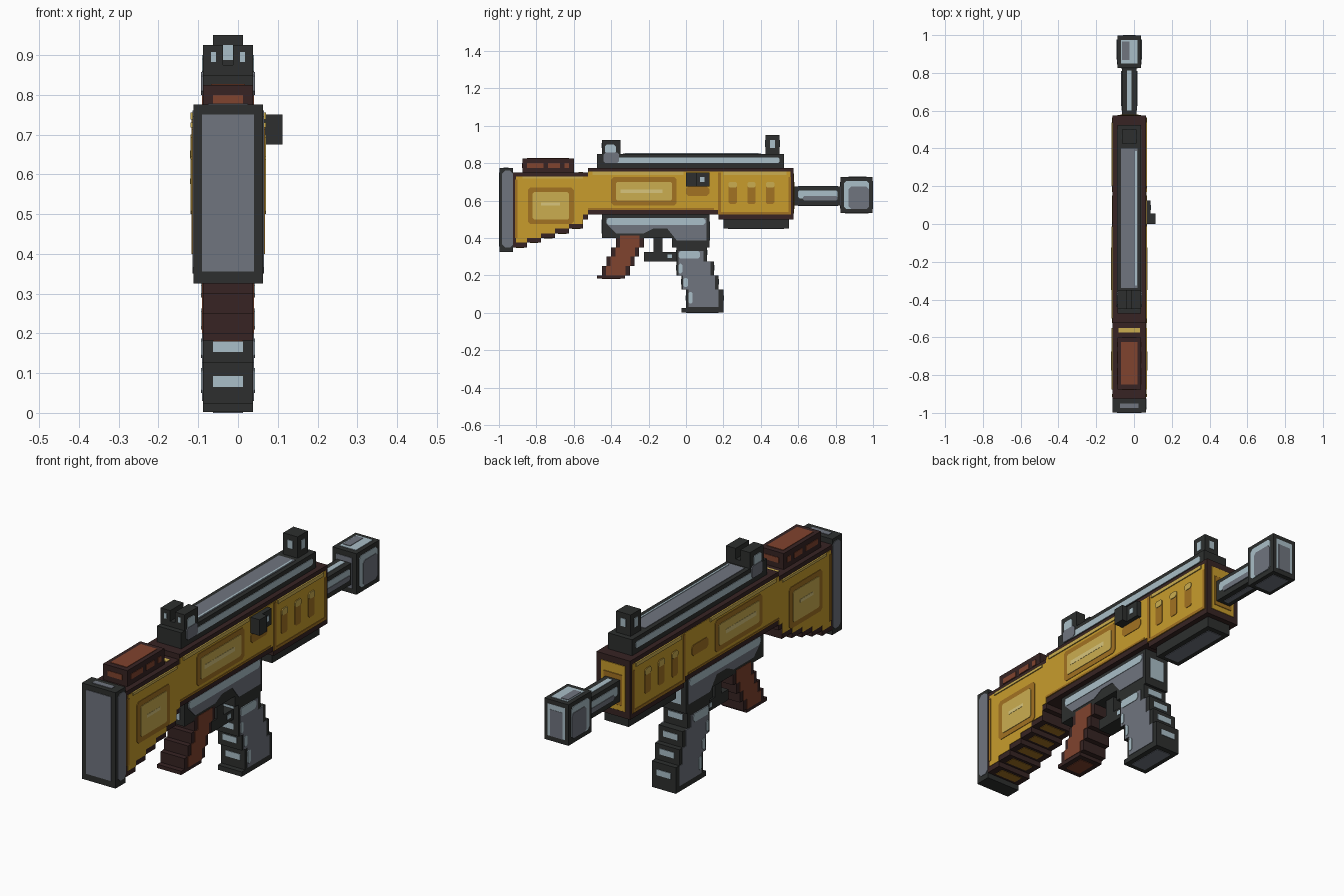
import bpy
import bmesh
from mathutils import Vector

UNIT = 0.025   # one block of the grid
MID = -1       # centre plane of the body, in blocks
LAYER = 0.1    # thickness of one painted layer, in blocks

default_cube = bpy.data.objects.get("Cube")
if default_cube:
    bpy.data.objects.remove(default_cube, do_unlink=True)


def material(name, hex_code):
    channels = [int(hex_code[i:i + 2], 16) / 255 for i in (0, 2, 4)]
    colour = [c / 12.92 if c < 0.04 else ((c + 0.055) / 1.055) ** 2.4 for c in channels] + [1]
    mat = bpy.data.materials.new(name)
    mat.use_nodes = True
    mat.diffuse_color = colour
    shader = mat.node_tree.nodes["Principled BSDF"]
    shader.inputs["Base Color"].default_value = colour
    shader.inputs["Roughness"].default_value = 0.9
    return mat


charcoal = material("charcoal", "2d2f2e")
umber = material("dark umber", "372423")
rust = material("rust brown", "80432e")
slate = material("slate grey", "70757f")
steel = material("pale steel", "aabfc8")
gold = material("gold", "c89c2c")
ochre = material("dark ochre", "a27222")
straw = material("straw yellow", "cbae50")
cream = material("pale straw", "d8c57c")


def prisms(name, mat, pieces):
    """Extrude (y, z) outlines along x; pieces are (outline, x start, x end)."""
    bm = bmesh.new()
    for outline, start, end in pieces:
        face = bm.faces.new([bm.verts.new(Vector((start, y, z)) * UNIT) for y, z in outline])
        moved = bmesh.ops.extrude_face_region(bm, geom=[face])["geom"]
        verts = [v for v in moved if isinstance(v, bmesh.types.BMVert)]
        bmesh.ops.translate(bm, verts=verts, vec=((end - start) * UNIT, 0, 0))
    bmesh.ops.recalc_face_normals(bm, faces=bm.faces)
    mesh = bpy.data.meshes.new(name)
    bm.to_mesh(mesh)
    bm.free()
    mesh.materials.append(mat)
    obj = bpy.data.objects.new(name, mesh)
    bpy.context.collection.objects.link(obj)
    return obj


def rect(y0, y1, z0, z1, cut=0):
    """Rectangle, with optional clipped corners."""
    if not cut:
        return [(y0, z0), (y1, z0), (y1, z1), (y0, z1)]
    return [(y0 + cut, z0), (y1 - cut, z0), (y1, z0 + cut), (y1, z1 - cut),
            (y1 - cut, z1), (y0 + cut, z1), (y0, z1 - cut), (y0, z0 + cut)]


def stairs(rows, inset=0):
    """Stepped outline from stacked rows of (bottom, top, back, front)."""
    back, front = [], []
    for bottom, top, y0, y1 in rows:
        back += [(y0 + inset, bottom), (y0 + inset, top)]
        front += [(y1 - inset, bottom), (y1 - inset, top)]
    return front + back[::-1]


def body(name, mat, outline, half):
    return prisms(name, mat, [(outline, MID - half, MID + half)])


def paint(name, mat, outlines, half, level=1):
    """Thin plates on both sides of a part."""
    rise = half + level * LAYER
    return prisms(name, mat, [(o, MID + s * (half - LAYER), MID + s * rise)
                              for o in outlines for s in (-1, 1)])


def strip(name, mat, half, *outlines):
    """Boxes centred on the middle plane, for top, bottom and end paint."""
    return prisms(name, mat, [(o, MID - half, MID + half) for o in outlines])


WIDE, NARROW, THIN = 3.5, 2.5, 1.5

# Butt plate
body("butt_plate", charcoal, rect(-39.9, -37, 13, 31), WIDE)
paint("butt_side_paint", slate, [rect(-39.3, -37, 14, 30.4, 0.6)], WIDE)
strip("butt_end_paint", slate, 2.6, rect(-40, -39.8, 14.2, 30))
strip("butt_top_paint", slate, 2, rect(-39, -38, 31, 31.1))

# Stock and receiver in one stepped silhouette
steps = [(-37 + 3 * i, 14 + i) for i in range(5)] + [(-22, 20), (-21, 21), (7, 20)]
lower = []
for i, (y, z) in enumerate(steps):
    lower += [(y, steps[i - 1][1]), (y, z)] if i else [(y, z)]
body("stock_and_receiver", umber,
     lower + [(23, 20), (23, 31), (-21, 31), (-21, 30), (-37, 30)], WIDE)
edge = [(y, z + 1) for y, z in lower[1:]]
paint("gold_side", gold,
      [[(-36.4, 15)] + edge + [(22.4, 21), (22.4, 30.2), (-21, 30.2), (-21, 29.2), (-36.4, 29.2)]], WIDE)
paint("ochre_trim", ochre,
      [rect(-36.6, -36, 16, 28.5), rect(-33.8, -24, 19, 26.8, 0.5), rect(-16, -2, 23, 29, 0.5),
       rect(6.8, 7.5, 21, 30), rect(7, 22.5, 21, 21.6), rect(21.9, 22.5, 21, 29),
       rect(-21, 6, 22, 22.4), rect(0, 5, 25, 27, 0.5)]
      + [rect(y, y + 1.8, 23.3, 28, 0.3) for y in (9.1, 13.1, 17.1)], WIDE, 2)
paint("straw_panels", straw,
      [rect(-32.8, -25, 20, 25.8, 0.3), rect(-15, -3, 24, 28, 0.3),
       rect(-20, -0.5, 29.5, 30.2), rect(8, 21.5, 29.5, 30.2), rect(-35, -22, 28.7, 29.2)]
      + [rect(y, y + 1.8, 26.8, 28, 0.3) for y in (9.1, 13.1, 17.1)], WIDE, 3)
paint("panel_glints", cream, [rect(-14, -5, 25.6, 26.4), rect(-31, -27, 23, 23.6)], WIDE, 3.4)
strip("step_underside_paint", ochre, 2.2,
      *[rect(y + 0.6, y + 2.4, z - LAYER, z) for y, z in steps[:5]])
strip("receiver_end_paint", gold, 2.5, rect(23, 23.1, 21.2, 29.8, 0.04))
strip("receiver_end_trim", ochre, 1.9, rect(23, 23.2, 22.2, 28, 0.04))
strip("stock_top_band", straw, 2.3, rect(-23, -22, 30, 30.1))

# Cheek pad
body("cheek_pad", umber, rect(-35, -24, 29, 33), NARROW)
paint("cheek_side_paint", rust,
      [rect(-34, -30.5, 31, 32), rect(-29.5, -27, 31, 32), rect(-26, -25, 31, 32)], NARROW)
strip("cheek_top_paint", rust, 1.7, rect(-34, -25, 33, 33.1))
strip("cheek_end_paint", rust, 1.5, rect(-35.1, -35, 31, 32), rect(-24, -23.9, 31, 32))

# Top rail
body("top_rail", charcoal, rect(-19, 21, 31, 34), NARROW)
paint("rail_side_paint", steel, [rect(-16, 20, 32, 33.2, 0.3)], NARROW)
strip("rail_top_paint", slate, 1.7, rect(-13.5, 16, 34, 34.1))
prisms("rail_top_glint", steel, [(rect(-13, 15.5, 34, 34.2), 0.2, 0.6)])

# Rear sight with a notch, and front sight
body("rear_sight_base", charcoal, rect(-18, -14, 33.5, 35), NARROW)
prisms("rear_sight_posts", charcoal,
       [(rect(-18, -14, 35, 37), -3.5, -1.5), (rect(-18, -14, 35, 37), -0.5, 1.5)])
paint("rear_sight_glint", steel, [rect(-17.3, -15, 34, 36, 0.4)], NARROW)
paint("rear_sight_shade", slate, [rect(-17.6, -14.3, 32, 34.3, 0.4)], NARROW, 2)
prisms("rear_sight_dots", steel,
       [(rect(-18.1, -18, 35.3, 36.3), x, x + 0.5) for x in (-2.7, 0.2)])
body("front_sight", charcoal, rect(17, 20, 34, 38), THIN)
paint("front_sight_glint", steel, [rect(18, 19, 35.3, 37)], THIN)
strip("front_sight_end_glints", steel, 0.5,
      rect(16.9, 17, 35.5, 37), rect(20, 20.1, 35.5, 37))

# Barrel and muzzle block
body("barrel", charcoal, rect(22, 33, 23, 27), THIN)
paint("barrel_side_paint", steel, [rect(24, 32.4, 24.5, 26.2, 0.3)], THIN)
paint("barrel_side_shade", slate, [rect(25, 32.4, 24, 25, 0.3)], THIN, 2)
strip("barrel_top_paint", steel, 0.5, rect(24, 32.5, 27, 27.1))
strip("barrel_bottom_paint", slate, 0.5, rect(24, 32.5, 22.9, 23))
body("muzzle", charcoal, rect(33, 39.9, 21.3, 29), NARROW)
paint("muzzle_side_paint", steel, [rect(33.8, 39.1, 22.2, 28.2, 0.5)], NARROW)
paint("muzzle_side_shade", slate, [rect(34.8, 39.1, 22.2, 27, 0.5)], NARROW, 2)
strip("muzzle_top_paint", steel, 1.7, rect(34, 39, 29, 29.1))
prisms("muzzle_top_shade", slate, [(rect(34.7, 38.6, 29, 29.2), -2.5, -1)])
strip("muzzle_end_paint", steel, 1.8, rect(39.8, 39.95, 22.2, 28.2))
strip("muzzle_end_shade", slate, 1.3, rect(39.8, 40, 22.2, 27.2))
strip("muzzle_other_paint", slate, 1.7, rect(34, 39, 21.2, 21.4), rect(32.9, 33, 22.3, 28))

# Charging handle on one side only
prisms("charging_handle", charcoal,
       [(rect(0, 5, 27, 30), 2.4, 3.5), (rect(0, 2.2, 27, 30), 3.4, 4.5)])
prisms("handle_glint", steel, [(rect(3, 4, 28, 29), 3.5, 3.6)])

# Fore rail
body("fore_rail", charcoal, rect(8, 22, 18, 20.5), NARROW)
strip("fore_rail_bottom_paint", slate, 1.5, rect(9, 21, 17.9, 18))

# Lower receiver
body("lower_receiver", charcoal,
     [(-18, 16), (-3, 16), (-3, 14), (5, 14), (5, 21.5), (-18, 21.5)], NARROW)
paint("lower_side_paint", slate,
      [[(-17, 19), (-15, 17), (-9, 17), (-7, 18), (-4, 18), (-2, 15.5), (4.4, 15.5), (4.4, 20.3), (-17, 20.3)]],
      NARROW)
paint("lower_side_glint", steel, [rect(-17, 4.2, 18.8, 20.3, 0.5)], NARROW, 2)
strip("lower_end_paint", steel, 1.5, rect(5, 5.1, 15.5, 19.5), rect(-18.1, -18, 17, 20))

# Trigger and its guard
body("trigger", charcoal, rect(-7, -5, 12, 16.5), THIN)
body("trigger_guard", charcoal, rect(-9, -2, 11, 13), THIN)
paint("trigger_glint", steel, [rect(-4, -3, 11.7, 12.5)], THIN)

# Rear grip
grip_rows = [(7.3, 8, -19, -13), (8, 10, -18, -12), (10, 12, -17, -11),
             (12, 14, -16, -10), (14, 16.5, -15, -9)]
body("rear_grip", umber, stairs(grip_rows), NARROW)
paint("grip_side_paint", rust, [stairs(grip_rows[1:], 0.9)], NARROW)
strip("grip_bottom_paint", rust, 1.5, rect(-18, -14, 7.2, 7.3))

# Magazine
mag_rows = [(0.1, 1, -1, 8), (1, 5, 0, 8), (5, 8, -1, 7), (8, 11, -2, 6), (11, 14.5, -2, 4.5)]
body("magazine", charcoal, stairs(mag_rows), NARROW)
paint("magazine_side_paint", slate,
      [stairs([(1.2, 5, 0.5, 7)] + [(a, min(b, 13.2), c + 0.4, d - 0.8) for a, b, c, d in mag_rows[2:]])], NARROW)
paint("magazine_side_glints", steel,
      [rect(-1.6, 3, 11.6, 13.2, 0.4), rect(-1.6, -0.8, 8.4, 10.5, 0.3),
       rect(-0.5, 0.4, 5.5, 7.5, 0.3), rect(0.5, 1.4, 2, 4.5, 0.3)], NARROW, 2)
glints = []
for bottom, top, back, front in mag_rows[1:]:
    mid = (bottom + top) / 2
    glints += [rect(back - LAYER, back, mid - 0.4, mid + 0.7),
               rect(front, front + LAYER, mid - 0.4, mid + 0.7)]
strip("magazine_end_glints", steel, 1.5, *glints)
strip("magazine_bottom_paint", slate, 1.5, rect(0, 7, 0, 0.1))
